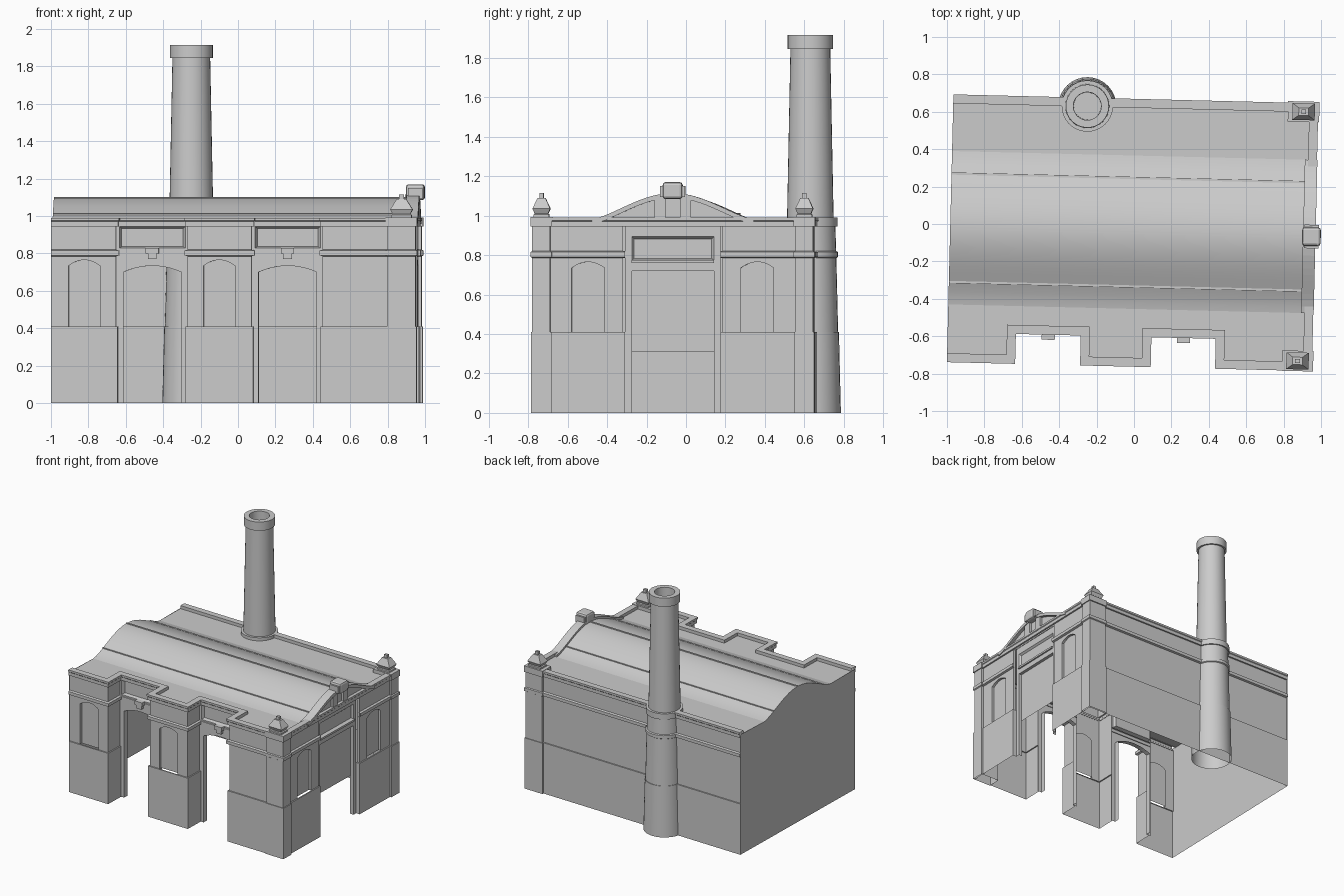
import bpy, math
from mathutils import Vector

if "Cube" in bpy.data.objects:
    bpy.data.objects.remove(bpy.data.objects["Cube"])

ROT = -0.0245           # whole building is turned slightly
CY = -0.044             # symmetry line of the gable end
FRONT, RECESS, BACK, LEFT, RIGHT, BAY = -0.755, -0.595, 0.661, -0.982, 0.962, 0.93


def mesh(name, verts, faces, smooth=False):
    me = bpy.data.meshes.new(name)
    me.from_pydata([tuple(v) for v in verts], [], faces)
    me.update()
    ob = bpy.data.objects.new(name, me)
    bpy.context.collection.objects.link(ob)
    ob.rotation_euler.z = ROT
    if smooth:
        bpy.ops.object.select_all(action='DESELECT')
        ob.select_set(True)
        bpy.context.view_layer.objects.active = ob
        bpy.ops.object.shade_smooth_by_angle(angle=math.radians(35))
    return ob


def offset_path(path, d):
    """Mitred offset to the outside (right-hand side) of a path."""
    pts = [Vector(p) for p in path]
    nor = []
    for a, b in zip(pts, pts[1:]):
        t = (b - a).normalized()
        nor.append(Vector((t.y, -t.x)))
    out = []
    for i, p in enumerate(pts):
        n0, n1 = nor[max(i - 1, 0)], nor[min(i, len(nor) - 1)]
        out.append(p + (n0 + n1) * d / (1 + n0.dot(n1)))
    return out


def sweep(name, path, profile):
    """Sweep an (offset, z) profile along a plan path."""
    verts, n, m = [], len(path), len(profile)
    for d, z in profile:
        verts += [(p.x, p.y, z) for p in offset_path(path, d)]
    faces = [(j * n + i, j * n + i + 1, (j + 1) * n + i + 1, (j + 1) * n + i)
             for j in range(m - 1) for i in range(n - 1)]
    return mesh(name, verts, faces)


def wall(name, p0, p1, z0, z1, opening=None, depth=0.02, back=True):
    """Flat wall; opening = (u0, u1, spring, rise) cut up from its lower edge."""
    p0, p1 = Vector(p0), Vector(p1)
    t = (p1 - p0).normalized()
    n = Vector((t.y, -t.x))
    L = (p1 - p0).length

    def P(u, z, d=0):
        q = p0 + t * u - n * d
        return (q.x, q.y, z)
    if not opening:
        return mesh(name, [P(0, z0), P(L, z0), P(L, z1), P(0, z1)], [(0, 1, 2, 3)])
    a, b, spring, rise = opening
    arc = [(a, z0)]
    for i in range(11):
        s = i / 10
        arc.append((a + (b - a) * s, spring + rise * (1 - (2 * s - 1) ** 2)))
    arc.append((b, z0))
    k = len(arc)
    verts = [P(u, z) for u, z in arc] + [P(u, z, depth) for u, z in arc]
    verts += [P(L, z0), P(L, z1), P(0, z1), P(0, z0)]
    faces = [tuple(range(k)) + tuple(range(2 * k, 2 * k + 4))]
    faces += [(i, k + i, k + i + 1, i + 1) for i in range(k - 1)]
    if back:
        faces.append(tuple(range(2 * k - 1, k - 1, -1)))
    return mesh(name, verts, faces)


def sunk_panel(name, p0, p1, outer, inner, side, depth):
    """Rectangular frame with a sunken bevelled panel."""
    p0, p1 = Vector(p0), Vector(p1)
    t = (p1 - p0).normalized()
    n = Vector((t.y, -t.x))
    L = (p1 - p0).length
    verts = []
    for s, (a, b), d in ((0, outer, 0), (side, inner, 0), (side + .012, (inner[0] + .008, inner[1] - .012), depth)):
        for u, z in ((s, a), (L - s, a), (L - s, b), (s, b)):
            q = p0 + t * u - n * d
            verts.append((q.x, q.y, z))
    faces = [(r + i, r + (i + 1) % 4, r + 4 + (i + 1) % 4, r + 4 + i) for r in (0, 4) for i in range(4)]
    return mesh(name, verts, faces + [(8, 9, 10, 11)])


def loft(name, cx, cy, rings, bottom=False):
    """Stack of rectangles (half x, half y, z)."""
    verts = [(cx + sx * hx, cy + sy * hy, z) for hx, hy, z in rings
             for sx, sy in ((-1, -1), (1, -1), (1, 1), (-1, 1))]
    m = len(rings)
    faces = [(r * 4 + i, r * 4 + (i + 1) % 4, r * 4 + 4 + (i + 1) % 4, r * 4 + 4 + i)
             for r in range(m - 1) for i in range(4)]
    faces.append(tuple(range(4 * m - 4, 4 * m)))
    if bottom:
        faces.append((3, 2, 1, 0))
    return mesh(name, verts, faces)


def box(name, x0, x1, y0, y1, z0, z1):
    hx, hy = (x1 - x0) / 2, (y1 - y0) / 2
    return loft(name, x0 + hx, y0 + hy, [(hx, hy, z0), (hx, hy, z1)], True)


def ogee(dy):
    t = max(0, 0.5 + 0.5 * math.cos(math.pi * min(abs(dy) / 0.41, 1)))
    return 0.965 + 0.132 * t ** 0.7


# plan of the wall pieces between the doors
bay0, bay1 = CY - 0.2415, CY + 0.2415
pieces = [
    [(LEFT, FRONT), (-.625, FRONT), (-.625, RECESS)],
    [(-.262, RECESS), (-.262, FRONT), (.10, FRONT), (.10, RECESS)],
    [(.46, RECESS), (.46, FRONT), (RIGHT, FRONT), (RIGHT, bay0), (BAY, bay0)],
    [(BAY, bay1), (RIGHT, bay1), (RIGHT, BACK), (LEFT, BACK)]]
front_path = pieces[0] + pieces[1] + pieces[2][:3]
full_path = front_path + [(RIGHT, BACK), (LEFT, BACK)]
niches = [(-.804, FRONT), (-.082, FRONT), (RIGHT, CY - .429), (RIGHT, CY + .429)]

# plinth and walls with arched niches
for path in pieces:
    sweep("plinth", path, [(0, 0), (0, .41), (-.01, .41)])
    pts = offset_path(path, -.01)
    for a, b in zip(pts, pts[1:]):
        t, hole = (b - a).normalized(), None
        for c in niches:
            v = Vector(c) - a
            u = v.dot(t)
            if abs(v.x * t.y - v.y * t.x) < .02 and .1 < u < (b - a).length - .05:
                hole = (u - .083, u + .083, .735, .03)
        wall("upper_wall", a, b, .41, .95, hole)

# left end wall follows the roof line
ys = [CY + .41 * (i / 12 - 1) for i in range(25)]
mesh("left_end_wall", [(LEFT, BACK, 0), (LEFT, FRONT, 0), (LEFT, FRONT, .97)]
     + [(LEFT, y, ogee(y - CY)) for y in ys] + [(LEFT, BACK, .97)], [tuple(range(29))])

# recessed front doorways
for x0, x1 in ((-.635, -.252), (.09, .47)):
    m = (x0 + x1) / 2
    w = (x1 - x0) / 2
    wall("front_doorway", (x0, RECESS), (x1, RECESS), 0, .82, (w - .155, w + .155, .70, .034), .04, False)
    sunk_panel("sign_panel", (x0, RECESS), (x1, RECESS), (.82, .95), (.828, .945), .015, .025)
    box("lamp_top", m - .035, m + .035, RECESS - .035, RECESS, .80, .83)
    box("lamp_body", m - .023, m + .023, RECESS - .028, RECESS, .77, .80)

# right side loading bay with part-raised shutter
wall("bay_doorway", (BAY, bay0), (BAY, bay1), 0, .76, (.0335, .4495, .72, 0), .03, False)
sunk_panel("bay_window", (BAY, bay0), (BAY, bay1), (.76, .95), (.775, .893), .0335, .015)
mesh("roller_shutter", [(.905, CY - .208, .31), (.905, CY + .208, .31),
                        (.905, CY + .208, .72), (.905, CY - .208, .72)], [(0, 1, 2, 3)])
box("bay_sill", BAY, BAY + .012, CY - .208, CY + .208, .76, .775)

# string course and parapet
string = [(-.01, .785), (.006, .79), (.006, .815), (-.01, .82)]
sweep("string_course", front_path + [(RIGHT, bay0)], string)
sweep("string_course_back", pieces[3][1:], string)
sweep("parapet", full_path, [(-.012, .944), (.003, .944), (.003, .97), (.008, .975),
                             (.008, .99), (-.04, .99), (-.04, .96)])

# right-hand corner piers with finials
for s in (-1, 1):
    yo, yi = CY + s * .718, CY + s * .615
    yc, hy = (yo + yi) / 2, .0515
    loft("corner_pier", .892, yc, [(.082, hy, 0), (.082, hy, .41), (.076, hy - .006, .41), (.076, hy - .006, .785),
         (.084, hy + .002, .79), (.084, hy + .002, .815), (.076, hy - .006, .82), (.076, hy - .006, .944),
         (.084, hy + .003, .944), (.084, hy + .003, .993)])
    loft("finial", .892, yc, [(.055, .04, .993), (.055, .04, 1.005), (.047, .034, 1.01), (.06, .045, 1.035),
         (.026, .02, 1.09), (.013, .011, 1.09), (.013, .011, 1.115)])

# vaulted roof, flat gutters and seams
roof = [(x, y, ogee(y - CY)) for x in (LEFT, .94) for y in ys]
mesh("vault_roof", roof, [(i, i + 25, i + 26, i + 1) for i in range(24)], True)
inner = [(p.x, p.y, .965) for p in offset_path(front_path, -.03)]
inner[0] = (LEFT, inner[0][1], .965)
inner[-1] = (.94, inner[-1][1], .965)
mesh("front_gutter", inner + [(.94, CY - .41, .965), (LEFT, CY - .41, .965)], [tuple(range(len(inner) + 2))])
mesh("back_gutter", [(LEFT, CY + .41, .965), (.94, CY + .41, .965), (.94, BACK - .02, .965),
                     (LEFT, BACK - .02, .965)], [(0, 1, 2, 3)])
for d in (-.29, 0, .29):
    box("roof_seam", LEFT, .92, CY + d - .006, CY + d + .006, ogee(d) - .02, ogee(d) + .005)

# curved gable on the right end
mesh("gable_face", [(.945, y, ogee(y - CY)) for y in ys], [tuple(range(25))])
band = []
for y in ys:
    z = ogee(y - CY)
    band += [(.905, y, z - .008), (.905, y, z + .017), (.972, y, z + .017), (.972, y, z - .008)]
mesh("gable_band", band, [(i * 4 + k, i * 4 + (k + 1) % 4, i * 4 + 4 + (k + 1) % 4, i * 4 + 4 + k)
                          for i in range(24) for k in range(4)] + [(3, 2, 1, 0), (96, 97, 98, 99)])
for s in (-1, 1):
    box("gable_bracket", .94, .966, CY + s * .065 - .028, CY + s * .065 + .028, .97, 1.09)
key = box("gable_keystone", .90, 1.0, CY - .05, CY + .05, 1.085, 1.17)
bev = key.modifiers.new("bevel", 'BEVEL')
bev.width, bev.segments = .015, 2
box("keystone_collar", .912, .99, CY - .063, CY + .063, 1.095, 1.15)

# chimney
prof = [(.155, 0), (.145, .41), (.141, .41), (.132, .785), (.14, .79), (.14, .815), (.131, .82), (.127, .944),
        (.137, .944), (.137, .99), (.118, .99), (.101, 1.845), (.115, 1.845), (.115, 1.915), (.075, 1.915), (.073, 1.75)]
N = 32
cv = [(-.265 + r * math.cos(2 * math.pi * i / N), .624 + r * math.sin(2 * math.pi * i / N), z)
      for r, z in prof for i in range(N)]
cf = [(j * N + i, j * N + (i + 1) % N, (j + 1) * N + (i + 1) % N, (j + 1) * N + i)
      for j in range(len(prof) - 1) for i in range(N)]
cf.append(tuple(range(len(cv) - N, len(cv))))
mesh("chimney", cv, cf, True)
